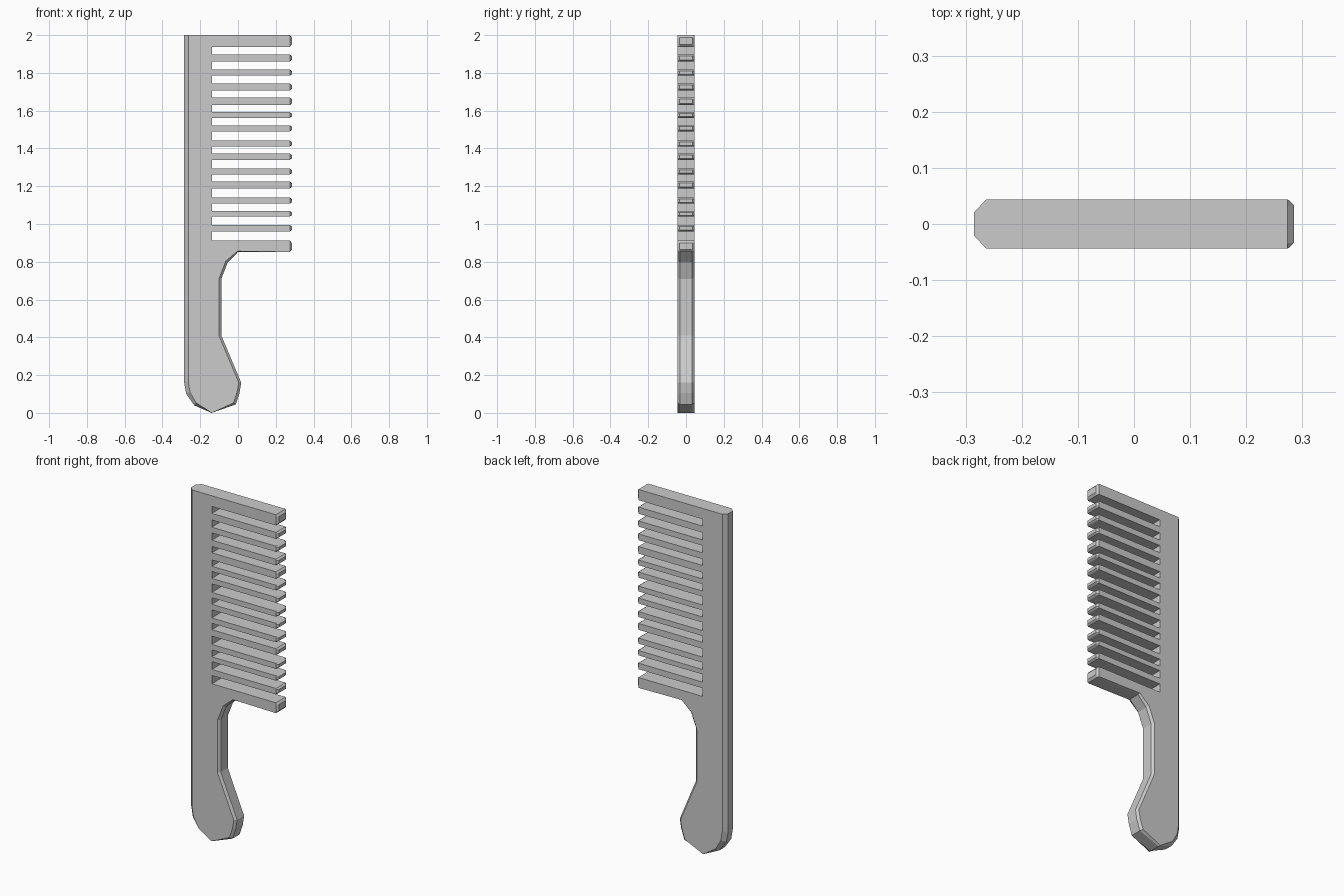
import bpy, bmesh

HALF = 0.044          # half thickness
ROOT, TIP = -0.137, 0.285

# Outline points: (x, z) of the rim, (x, z) on the flat face, rim half thickness.
outline = [
    (-0.140, 0.000, -0.140, 0.000, 0.030),
    (-0.012, 0.045, -0.024, 0.053, 0.032),
    (0.008, 0.105, -0.005, 0.110, 0.032),
    (0.017, 0.160, 0.004, 0.160, 0.032),
    (-0.088, 0.410, -0.100, 0.407, 0.032),
    (-0.088, 0.710, -0.100, 0.713, 0.032),
    (-0.055, 0.795, -0.065, 0.803, 0.032),
    (0.000, 0.852, -0.003, 0.856, 0.032),
]

# Teeth from bottom bar to top bar: (lower z, upper z)
teeth = [(0.852, 0.912), (0.96, 0.995), (1.04, 1.068), (1.108, 1.14),
         (1.188, 1.225), (1.262, 1.293), (1.34, 1.372), (1.41, 1.441),
         (1.49, 1.522), (1.562, 1.592), (1.629, 1.67), (1.707, 1.743),
         (1.785, 1.818), (1.86, 1.898), (1.938, 2.0)]


def plain(x, z):
    return (x, z, x, z, 0.034)


for i, (lo, hi) in enumerate(teeth):
    c = min(0.012, (hi - lo) * 0.22)
    s = TIP - 0.011
    if i > 0:
        outline.append(plain(ROOT, lo))
    outline += [plain(s, lo), (TIP, lo + c, s, lo + c, 0.034),
                (TIP, hi - c, s, hi - c, 0.034), plain(s, hi)]
    if i < len(teeth) - 1:
        outline.append(plain(ROOT, hi))

# Chamfered spine and rounded heel
outline += [
    (-0.285, 2.000, -0.263, 2.000, 0.021),
    (-0.285, 0.160, -0.263, 0.165, 0.021),
    (-0.274, 0.100, -0.254, 0.110, 0.022),
    (-0.232, 0.040, -0.222, 0.054, 0.026),
]

# Four matching loops from front face to back face
bm = bmesh.new()
loops = [
    [bm.verts.new((p[2], -HALF, p[3])) for p in outline],
    [bm.verts.new((p[0], -p[4], p[1])) for p in outline],
    [bm.verts.new((p[0], p[4], p[1])) for p in outline],
    [bm.verts.new((p[2], HALF, p[3])) for p in outline],
]
n = len(outline)
for a, b in zip(loops, loops[1:]):
    for i in range(n):
        j = (i + 1) % n
        bm.faces.new((a[i], b[i], b[j], a[j]))
bm.faces.new(loops[0])
bm.faces.new(loops[3][::-1])
bmesh.ops.recalc_face_normals(bm, faces=bm.faces)

mesh = bpy.data.meshes.new("comb")
bm.to_mesh(mesh)
bm.free()
comb = bpy.data.objects.new("comb", mesh)
bpy.context.collection.objects.link(comb)
